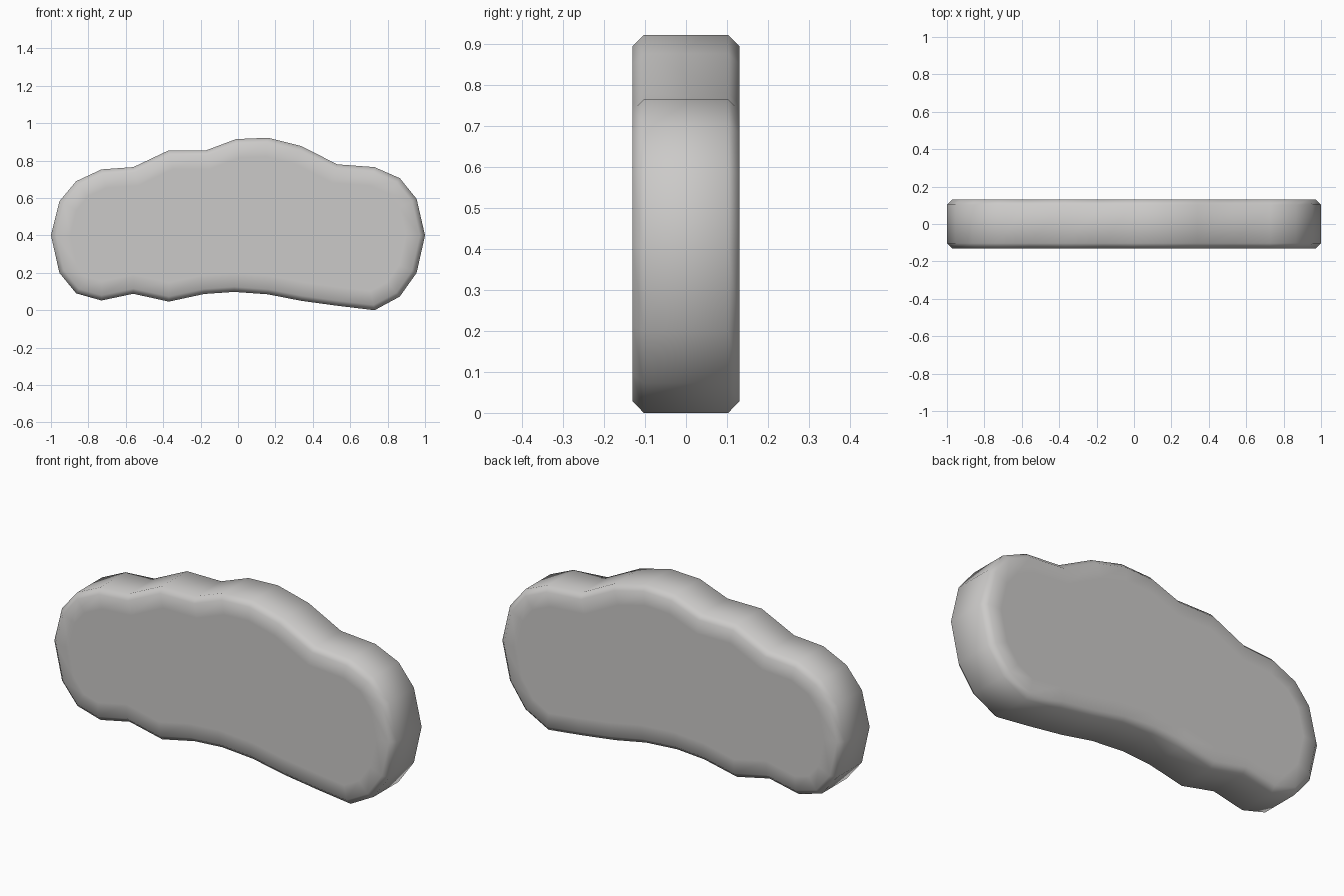
import bpy, bmesh
from mathutils import Vector

if "Cube" in bpy.data.objects:
    bpy.data.objects.remove(bpy.data.objects["Cube"])

# Outline in x, z (clockwise from the left tip)
OUTLINE = [(-1, .40), (-.955, .582), (-.865, .69), (-.73, .753), (-.56, .765),
           (-.37, .855), (-.17, .855), (-.01, .915), (.16, .922), (.34, .877),
           (.53, .78), (.73, .765), (.865, .706), (.955, .595), (1, .40),
           (.955, .20), (.865, .073), (.73, 0), (.53, .024), (.34, .05),
           (.16, .085), (-.02, .098), (-.18, .087), (-.37, .046), (-.56, .088),
           (-.73, .052), (-.865, .09), (-.955, .20)]
HALF, CHAMFER = 0.13, 0.027


def inset(points, d):
    """Move every corner inwards by d along its mitre."""
    pts = [Vector(p) for p in points]
    out = []
    for i, p in enumerate(pts):
        a = (p - pts[i - 1]).normalized()
        b = (pts[(i + 1) % len(pts)] - p).normalized()
        na, nb = Vector((a.y, -a.x)), Vector((b.y, -b.x))
        m = (na + nb).normalized()
        out.append(p + m * d / m.dot(na))
    return out


# Slab: side wall, chamfers, and a narrow ring around each flat face
bm = bmesh.new()
layers = [(-HALF, .10), (-HALF, CHAMFER), (-HALF + CHAMFER, 0),
          (HALF - CHAMFER, 0), (HALF, CHAMFER), (HALF, .10)]
rings = [[bm.verts.new((p.x, y, p.y)) for p in inset(OUTLINE, d)] for y, d in layers]
n = len(OUTLINE)
for r, s in zip(rings, rings[1:]):
    for i in range(n):
        j = (i + 1) % n
        bm.faces.new((r[i], r[j], s[j], s[i]))
bm.faces.new(rings[0])
bm.faces.new(rings[-1])
bmesh.ops.recalc_face_normals(bm, faces=bm.faces)
for f in bm.faces:
    f.smooth = True

mesh = bpy.data.meshes.new("rounded_slab")
bm.to_mesh(mesh)
bm.free()
slab = bpy.data.objects.new("rounded_slab", mesh)
bpy.context.collection.objects.link(slab)

# Single light grey colour
grey = bpy.data.materials.new("light grey")
grey.diffuse_color = (.6, .59, .58, 1)
grey.use_nodes = True
grey.node_tree.nodes["Principled BSDF"].inputs["Base Color"].default_value = grey.diffuse_color
mesh.materials.append(grey)
